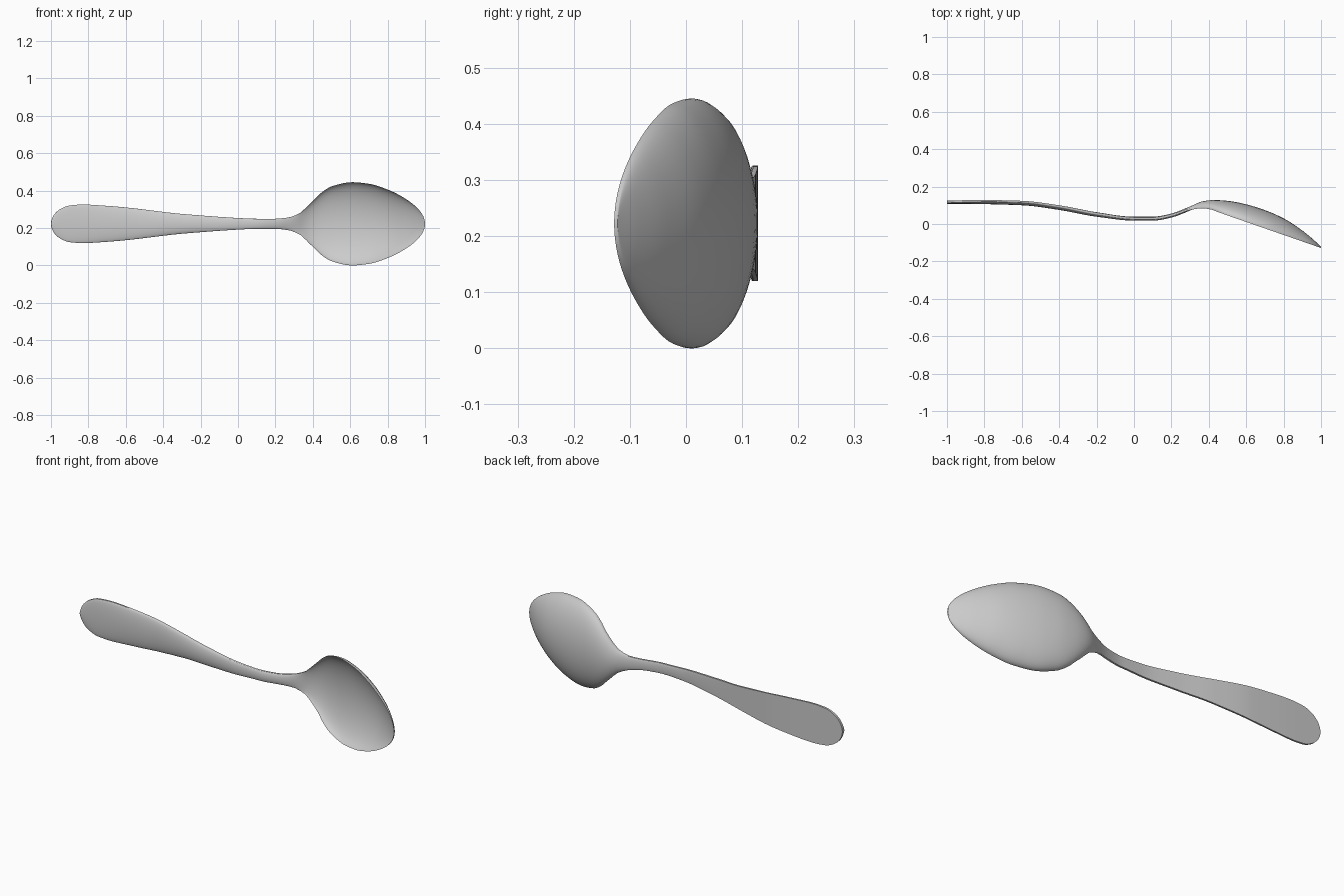
import bpy, bmesh, math

if "Cube" in bpy.data.objects:
    bpy.data.objects.remove(bpy.data.objects["Cube"])

CENTRE_Z = 0.2225

# Half-width of the outline seen from the front: (x, half-width)
WIDTH = [(-1, 0), (-0.98, 0.053), (-0.95, 0.079), (-0.9, 0.098), (-0.83, 0.103),
         (-0.7, 0.096), (-0.3, 0.053), (0, 0.031), (0.1, 0.027), (0.2, 0.027),
         (0.27, 0.034), (0.33, 0.057), (0.4, 0.122), (0.45, 0.170), (0.5, 0.200),
         (0.61, 0.2225), (0.7, 0.214), (0.8, 0.183), (0.9, 0.131), (0.96, 0.083), (1, 0)]
# Back surface along the centre line: (x, y)
BACK = [(-1, 0.126), (-0.8, 0.128), (-0.6, 0.124), (-0.4, 0.100), (-0.2, 0.063),
        (0, 0.039), (0.1, 0.039), (0.2, 0.056), (0.3, 0.094), (0.37, 0.122),
        (0.43, 0.128), (0.5, 0.124), (0.6, 0.105), (0.7, 0.074), (0.8, 0.030),
        (0.9, -0.035), (0.96, -0.084), (1, -0.122)]
# Edge height: follows the flat handle back, then the straight bowl rim
EDGE = [(-1, 0.126), (-0.8, 0.128), (-0.6, 0.124), (-0.4, 0.100), (-0.2, 0.062),
        (0, 0.036), (0.1, 0.035), (0.2, 0.051), (0.3, 0.083), (0.36, 0.091),
        (0.4, 0.088), (0.45, 0.071), (0.5, 0.053), (0.6, 0.018), (1, -0.122)]
# Thickness in the middle and at the edge
THICK_MID = [(-1, 0.018), (-0.7, 0.023), (-0.3, 0.025), (0, 0.021), (0.3, 0.022),
             (0.42, 0.014), (0.6, 0.011), (0.9, 0.010), (1, 0.006)]
THICK_EDGE = [(-1, 0.012), (-0.7, 0.008), (0, 0.010), (0.3, 0.008), (1, 0.006)]


def curve(pts, x):
    """Monotone cubic interpolation through the points."""
    n = len(pts)
    d = [(pts[i + 1][1] - pts[i][1]) / (pts[i + 1][0] - pts[i][0]) for i in range(n - 1)]

    def slope(k):
        if k == 0:
            return d[0]
        if k == n - 1:
            return d[-1]
        a, b = d[k - 1], d[k]
        return 2 * a * b / (a + b) if a * b > 0 else 0.0

    i = 0
    while i < n - 2 and x > pts[i + 1][0]:
        i += 1
    h = pts[i + 1][0] - pts[i][0]
    t = (x - pts[i][0]) / h
    return ((2*t**3 - 3*t**2 + 1) * pts[i][1] + (t**3 - 2*t**2 + t) * h * slope(i)
            + (3*t**2 - 2*t**3) * pts[i + 1][1] + (t**3 - t**2) * h * slope(i + 1))


# Squared widths interpolate to properly rounded ends
WIDTH_SQ = [(x, w * w) for x, w in WIDTH]
STATIONS, ACROSS = 110, 22

bm = bmesh.new()
rings = []
for i in range(STATIONS + 1):
    x = -math.cos(math.pi * i / STATIONS)
    w = max(math.sqrt(max(curve(WIDTH_SQ, x), 0)), 0.002)
    back, edge = curve(BACK, x), curve(EDGE, x)
    mid_t, edge_t = curve(THICK_MID, x), curve(THICK_EDGE, x)
    back_side, front_side = [], []
    for j in range(ACROSS + 1):
        t = math.cos(math.pi * j / ACROSS)
        dome = max(1 - t * t, 0) ** 0.6
        z = CENTRE_Z + w * t
        yb = edge + (back - edge) * dome
        yf = yb - edge_t - (mid_t - edge_t) * dome
        back_side.append(bm.verts.new((x, yb, z)))
        front_side.append(bm.verts.new((x, yf, z)))
    rings.append(back_side + front_side[::-1])

# Skin between neighbouring sections
n = len(rings[0])
for a, b in zip(rings, rings[1:]):
    for j in range(n):
        k = (j + 1) % n
        bm.faces.new((a[j], a[k], b[k], b[j]))
# Close the handle end and bowl tip
bm.faces.new(rings[0])
bm.faces.new(rings[-1])
bmesh.ops.recalc_face_normals(bm, faces=bm.faces)

mesh = bpy.data.meshes.new("spoon")
bm.to_mesh(mesh)
bm.free()
spoon = bpy.data.objects.new("spoon", mesh)
bpy.context.collection.objects.link(spoon)
bpy.context.view_layer.objects.active = spoon
spoon.select_set(True)
bpy.ops.object.shade_smooth_by_angle(angle=math.radians(35))
